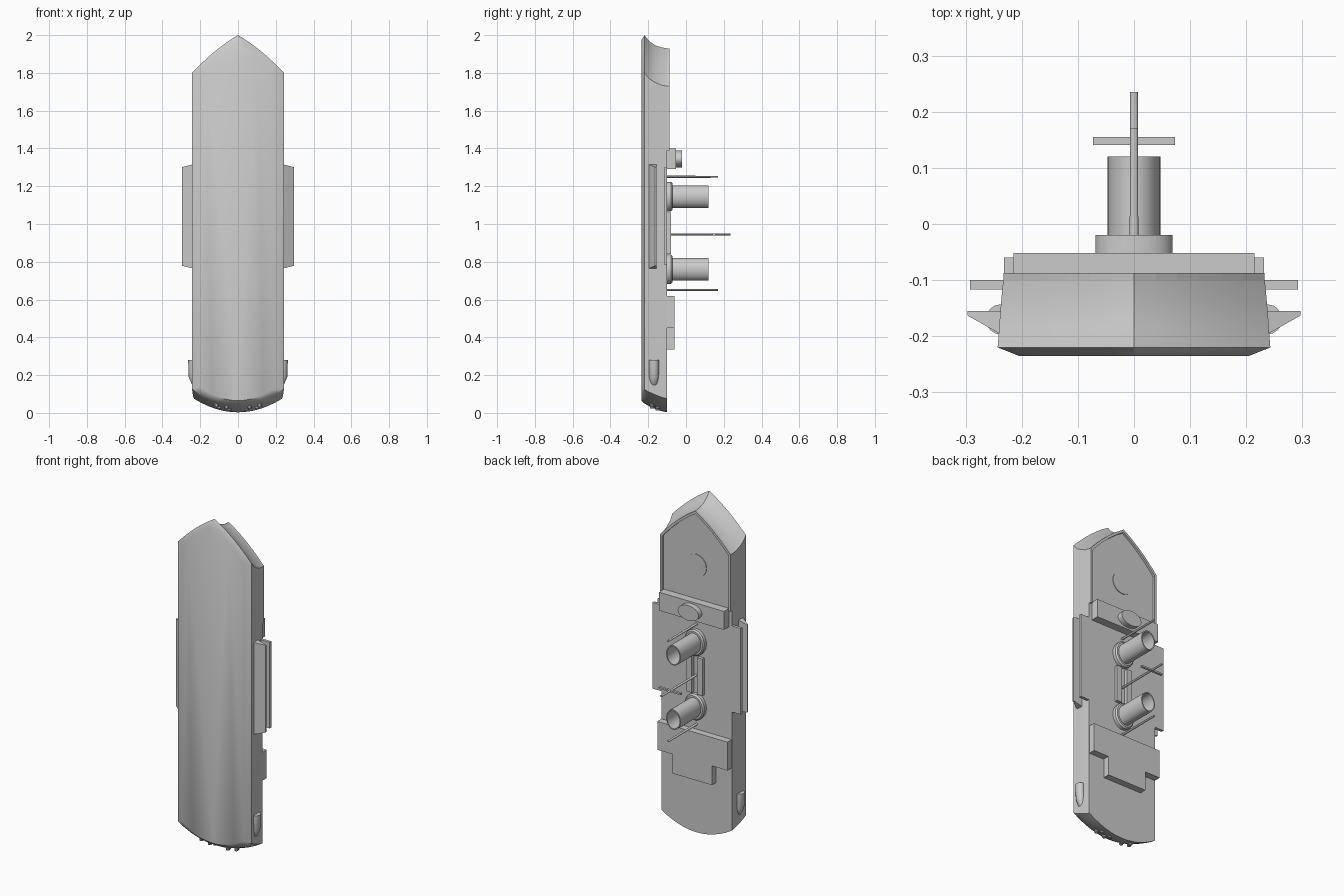
import bpy, bmesh, math

old = bpy.data.objects.get("Cube")
if old:
    bpy.data.objects.remove(old)

grey = bpy.data.materials.new("plain_grey")
grey.use_nodes = True
COLOUR = (0.6, 0.6, 0.6, 1)
grey.diffuse_color = COLOUR
grey.node_tree.nodes["Principled BSDF"].inputs["Base Color"].default_value = COLOUR


def loft(name, rings, smooth=False):
    """Skin a list of equal closed rings and cap both ends."""
    bm = bmesh.new()
    rows = [[bm.verts.new(p) for p in ring] for ring in rings]
    n = len(rows[0])
    for a, b in zip(rows, rows[1:]):
        for i in range(n):
            j = (i + 1) % n
            bm.faces.new((a[i], a[j], b[j], b[i]))
    bm.faces.new(rows[0])
    bm.faces.new(rows[-1])
    bmesh.ops.recalc_face_normals(bm, faces=bm.faces)
    mesh = bpy.data.meshes.new(name)
    bm.to_mesh(mesh)
    bm.free()
    mesh.materials.append(grey)
    obj = bpy.data.objects.new(name, mesh)
    bpy.context.collection.objects.link(obj)
    if smooth:
        bpy.ops.object.select_all(action="DESELECT")
        obj.select_set(True)
        bpy.context.view_layer.objects.active = obj
        bpy.ops.object.shade_smooth_by_angle(angle=math.radians(35))
    return obj


def prism(name, outline, y0, y1):
    """Extrude an x-z outline along y."""
    return loft(name, [[(x, y, z) for x, z in outline] for y in (y0, y1)])


def box(name, x0, x1, y0, y1, z0, z1):
    return prism(name, [(x0, z0), (x1, z0), (x1, z1), (x0, z1)], y0, y1)


def drum(name, z, levels, x=0, n=32):
    """Elliptical turned shape along y; levels are (y, x radius, z radius)."""
    angles = [2 * math.pi * i / n for i in range(n)]
    return loft(name, [[(x + rx * math.cos(a), y, z + rz * math.sin(a)) for a in angles]
                       for y, rx, rz in levels], smooth=True)


# Hull: levels of y, half width, bow tip, shoulder, stern corner, stern end
def side_path(w, tip, shoulder):
    steps = [i / 6 for i in range(7)]
    return [(w * (1 - t), shoulder + (tip - shoulder) * t + 0.06 * t * (1 - t)) for t in steps]


def hull_ring(y, w, tip, shoulder, corner, stern):
    bow = side_path(w, tip, shoulder)
    pts = bow + [(-x, z) for x, z in reversed(bow[:-1])]
    for i in range(13):
        u = -1 + i / 6
        pts.append((w * u, stern + (corner - stern) * u * u))
    return [(x, y, z) for x, z in pts]


LEVELS = [
    (-0.235, 0.205, 1.975, 1.785, 0.14, 0.065),
    (-0.22, 0.243, 2.0, 1.8, 0.125, 0.05),
    (-0.195, 0.241, 1.968, 1.77, 0.11, 0.035),
    (-0.165, 0.239, 1.947, 1.75, 0.097, 0.022),
    (-0.13, 0.236, 1.935, 1.735, 0.083, 0.01),
    (-0.10, 0.233, 1.93, 1.73, 0.075, 0.003),
]
loft("hull", [hull_ring(*lv) for lv in LEVELS], smooth=True)

# Raised rim around the bow deck
outer = [(0.233, 1.39)] + side_path(0.233, 1.93, 1.73)
inner = [(0.219, 1.39)] + side_path(0.219, 1.912, 1.722)
outer += [(-x, z) for x, z in reversed(outer[:-1])]
inner += [(-x, z) for x, z in reversed(inner[:-1])]
prism("bow_rim", outer + inner[::-1], -0.102, -0.087)

# Deck structures
box("bridge_block", -0.215, 0.215, -0.102, -0.052, 1.29, 1.4)
drum("bridge_turret", 1.345, [(-0.055, 0.069, 0.045), (-0.02, 0.069, 0.045)])
drum("bow_hatch", 1.6, [(-0.102, 0.067, 0.067), (-0.096, 0.067, 0.067)])
prism("aft_cabin", [(-0.232, 0.62), (-0.232, 0.45), (-0.13, 0.45), (-0.13, 0.335),
                    (0.13, 0.335), (0.13, 0.45), (0.232, 0.45), (0.232, 0.62)], -0.102, -0.06)

# Hollow funnels on raised collars
for label, z in (("fore", 1.145), ("aft", 0.76)):
    drum(label + "_funnel_collar", z, [(-0.102, 0.065, 0.078), (-0.08, 0.065, 0.078),
                                       (-0.072, 0.058, 0.07)])
    drum(label + "_funnel", z, [(-0.08, 0.047, 0.06), (0.12, 0.047, 0.06),
                                (0.12, 0.041, 0.053), (-0.05, 0.041, 0.053)])

# Masts
for label, z, top in (("fore", 1.25, 0.17), ("main", 0.945, 0.235), ("aft", 0.65, 0.17)):
    drum(label + "_mast", z, [(-0.102, 0.008, 0.006), (top, 0.007, 0.005)], n=12)
box("main_mast_crossbar", -0.073, 0.073, 0.141, 0.155, 0.94, 0.95)

for s, label in ((1, "left"), (-1, "right")):
    # Deck rails beside the main mast
    box(label + "_deck_locker", s * 0.018, s * 0.052, -0.102, -0.08, 0.84, 1.06)
    # Side gallery: wedge fin below, flat shelf above
    fin = [(0.22, -0.155), (0.297, -0.155), (0.297, -0.163), (0.235, -0.198)]
    loft(label + "_side_fin", [[(s * x, y, 1.04 + e * (0.275 - 0.25 * (x - 0.24))) for x, y in fin]
                               for e in (-1, 1)])
    box(label + "_side_shelf", s * 0.22, s * 0.292, -0.117, -0.10, 0.785, 1.3)
    # Stern pods, tapering to a point towards the stern
    rings = []
    for z, r in ((0.28, 0.027), (0.19, 0.026), (0.15, 0.02), (0.11, 0.005)):
        rings.append([(s * (0.21 + r + 0.026 * r / 0.027 - 0.026) + r * math.cos(i * math.pi / 8),
                       -0.17 + r * math.sin(i * math.pi / 8), z) for i in range(16)])
    loft(label + "_stern_pod", rings, smooth=True)
    # Small stern nozzles
    for k, (x, y, z) in enumerate(((0.045, -0.15, 0.014), (0.06, -0.18, 0.024),
                                   (0.1, -0.15, 0.024), (0.115, -0.18, 0.034))):
        loft(f"{label}_nozzle_{k + 1}",
             [[(s * x + 0.011 * math.cos(i * math.pi / 5), y + 0.011 * math.sin(i * math.pi / 5), h)
               for i in range(10)] for h in (z - 0.002, z + 0.04)], smooth=True)
